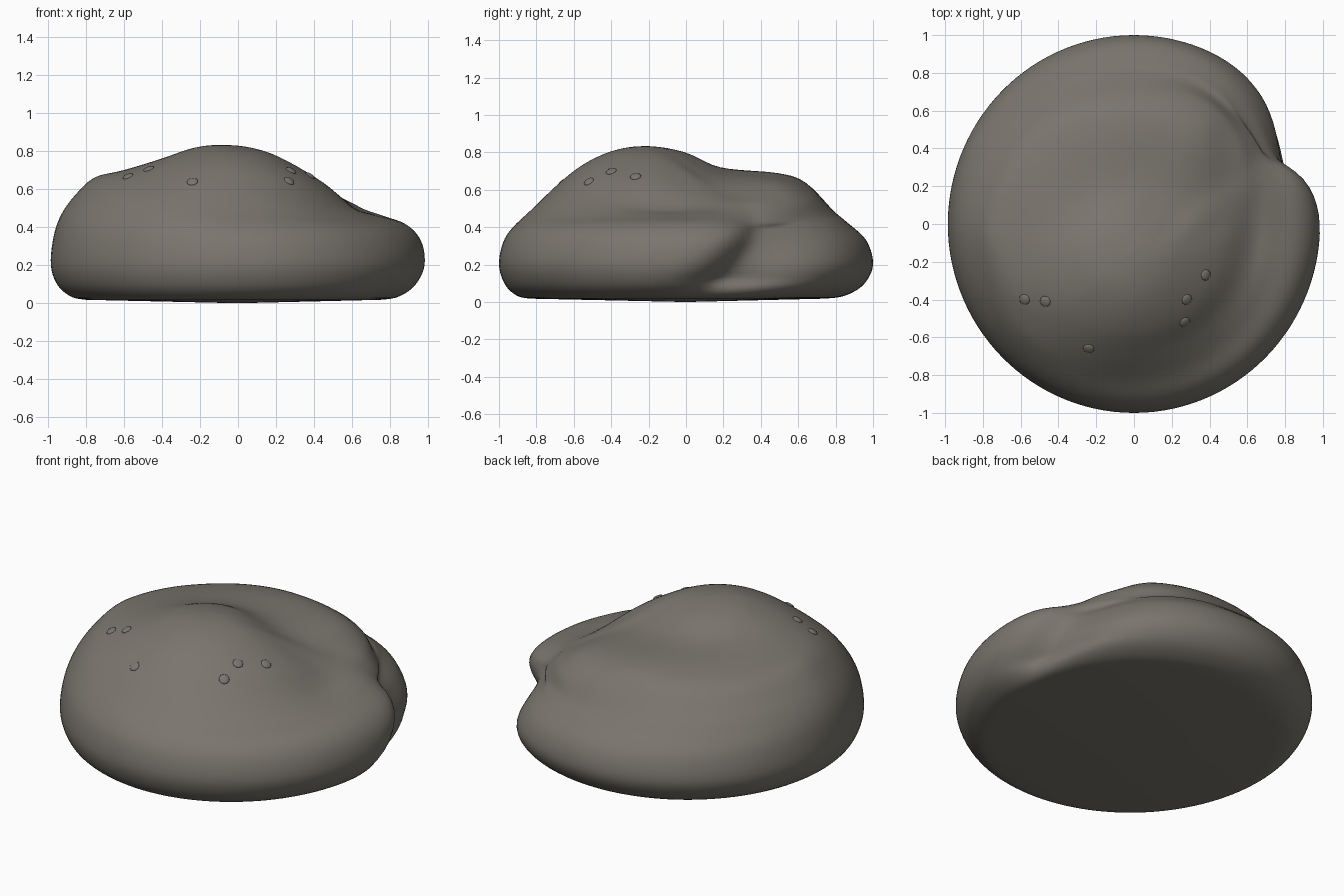
import bpy, bmesh, math
from mathutils import Vector
from mathutils.bvhtree import BVHTree

if "Cube" in bpy.data.objects:
    bpy.data.objects.remove(bpy.data.objects["Cube"])

clay = bpy.data.materials.new("grey brown dough")
clay.diffuse_color = (0.195, 0.18, 0.155, 1)
clay.use_nodes = True
clay.node_tree.nodes["Principled BSDF"].inputs["Base Color"].default_value = clay.diffuse_color

APEX = Vector((-0.1, -0.22))
TOP = 0.833
# shared underside, then upper profile per direction: (scale from apex to rim, height)
BASE = [(.70, 0.014), (0.79, 0.018), (0.88, 0.035), (0.96, 0.095), (1, 0.2)]
UPPER = {
    -135: [(.975, .34), (.91, .45), (.80, .56), (.68, .63), (.50, .715), (.32, .78), (.15, .822)],
    -90: [(.97, .32), (.90, .40), (.77, .49), (.60, .62), (.45, .72), (.30, .785), (.15, .822)],
    -45: [(.97, .32), (.90, .40), (.77, .46), (.63, .55), (.48, .675), (.30, .775), (.15, .82)],
    0: [(.98, .33), (.90, .42), (.76, .465), (.66, .495), (.51, .63), (.30, .765), (.15, .82)],
    15: [(.985, .32), (.92, .41), (.80, .47), (.68, .51), (.54, .595), (.33, .74), (.16, .815)],
    32: [(.98, .31), (.94, .38), (.95, .43), (.86, .52), (.65, .585), (.40, .68), (.17, .808)],
    55: [(.97, .33), (.90, .42), (.86, .45), (.82, .54), (.68, .645), (.37, .69), (.17, .803)],
    90: [(.97, .33), (.88, .43), (.83, .48), (.70, .64), (.58, .69), (.34, .715), (.17, .802)],
    135: [(.97, .34), (.90, .45), (.83, .54), (.73, .64), (.58, .69), (.34, .73), (.17, .805)],
    180: [(.985, .35), (.94, .47), (.85, .58), (.74, .665), (.57, .70), (.34, .76), (.16, .815)],
}
KEYS = sorted(UPPER)


def profile(deg):
    """Blend the two nearest upper profiles."""
    keys = [-180] + KEYS
    for a, b in zip(keys, keys[1:]):
        if a <= deg <= b:
            t = (deg - a) / (b - a)
            pa, pb = UPPER[180 if a == -180 else a], UPPER[b]
            up = [Vector(p).lerp(Vector(q), t) for p, q in zip(pa, pb)]
            return [Vector(p) for p in BASE] + up + [Vector((0, TOP))]


def smooth(pts, steps):
    """Catmull-Rom curve through the profile."""
    out = []
    for i in range(1, len(pts) - 1):
        p0, p1, p2 = pts[i - 1], pts[i], pts[i + 1]
        p3 = pts[i + 2] if i + 2 < len(pts) else Vector((-p1.x, p1.y))
        for k in range(steps):
            t = k / steps
            out.append(0.5 * (2 * p1 + (p2 - p0) * t + (2 * p0 - 5 * p1 + 4 * p2 - p3) * t * t
                              + (3 * p1 - p0 - 3 * p2 + p3) * t ** 3))
    return out


def rim(deg, z):
    """Rim radius, with the slanting crease where the coil folds under."""
    d = deg - min(8 + 60 * z, 32)
    fade = min(1, z / 0.12) * max(0, min(1, (0.75 - z) / 0.25))
    full = 0.985 + 0.015 * math.sin(math.radians(deg)) ** 2
    return full - 0.14 * fade * math.exp(-(d / (22 if d > 0 else 11)) ** 2)


# profile grid, averaged between neighbouring directions to soften the blends
N = 120
cols = [smooth(profile(-180 + 360 * i / N), 5) for i in range(N)]
for _ in range(5):
    cols = [[(p + 2 * q + r) / 4 for p, q, r in zip(cols[i - 1], cols[i], cols[(i + 1) % N])]
            for i in range(N)]

# rounded coil body
bm = bmesh.new()
rings = []
for i, col in enumerate(cols):
    deg = -180 + 360 * i / N
    a = math.radians(deg)
    ring = []
    for s, z in col:
        xy = APEX.lerp(Vector((math.cos(a), math.sin(a))) * rim(deg, z), s)
        ring.append(bm.verts.new((xy.x, xy.y, z)))
    rings.append(ring)
bottom = bm.verts.new((0, 0, 0))
top = bm.verts.new((APEX.x, APEX.y, TOP))
for i in range(N):
    a, b = rings[i], rings[(i + 1) % N]
    for j in range(len(a) - 1):
        bm.faces.new((a[j], b[j], b[j + 1], a[j + 1]))
    bm.faces.new((bottom, b[0], a[0]))
    bm.faces.new((a[-1], b[-1], top))
bmesh.ops.recalc_face_normals(bm, faces=bm.faces)
tree = BVHTree.FromBMesh(bm)


def add_object(name, mesh_bm):
    me = bpy.data.meshes.new(name)
    mesh_bm.to_mesh(me)
    mesh_bm.free()
    me.materials.append(clay)
    ob = bpy.data.objects.new(name, me)
    bpy.context.collection.objects.link(ob)
    for f in me.polygons:
        f.use_smooth = True
    return ob


add_object("coiled_body", bm)

# small pimples on the front of the dome
for x, y in [(-.58, -.4), (-.47, -.41), (-.24, -.66), (.27, -.52), (.28, -.4), (.38, -.27)]:
    hit, normal, _, _ = tree.ray_cast(Vector((x, y, 2)), Vector((0, 0, -1)))
    pb = bmesh.new()
    bmesh.ops.create_uvsphere(pb, u_segments=10, v_segments=6, radius=0.03)
    ob = add_object("pimple", pb)
    ob.location = hit
    ob.scale = (1, 1, 0.35)
    ob.rotation_euler = normal.to_track_quat('Z', 'Y').to_euler()
